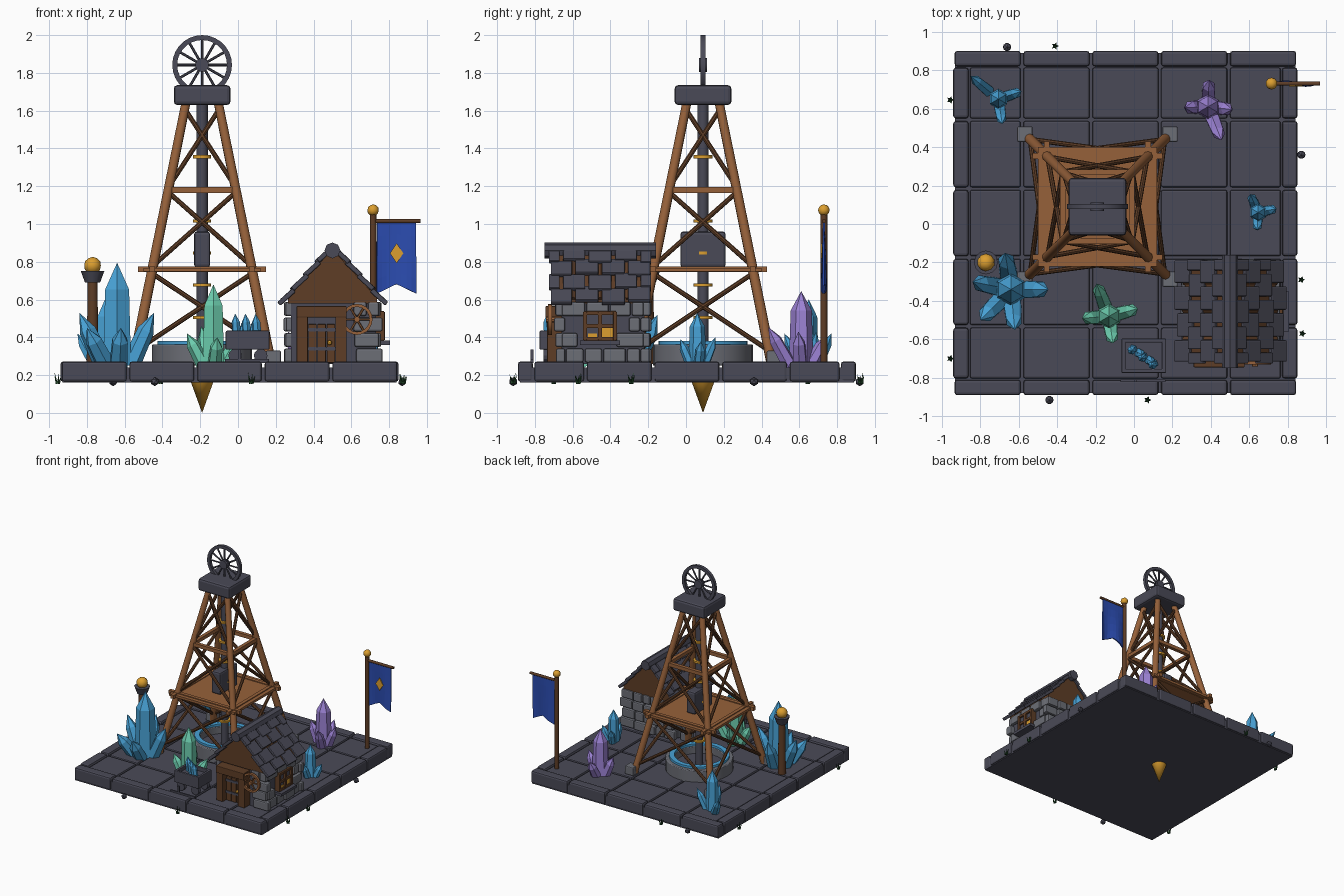
import bpy, bmesh, math, random
from mathutils import Vector, Matrix

if "Cube" in bpy.data.objects:
    bpy.data.objects.remove(bpy.data.objects["Cube"])
random.seed(4)

def material(name, hexa):
    lin = lambda c: c / 12.92 if c <= 0.04045 else ((c + 0.055) / 1.055) ** 2.4
    m = bpy.data.materials.new(name)
    m.diffuse_color = [lin(int(hexa[i:i + 2], 16) / 255) for i in (0, 2, 4)] + [1]
    m.use_nodes = True
    m.node_tree.nodes["Principled BSDF"].inputs["Base Color"].default_value = m.diffuse_color
    return m

STONE = material("dark stone", "4a4a57"); GREY = material("grey stone", "6c6e76")
WOOD = material("wood", "96613a"); DARKWOOD = material("dark wood", "5e3d26")
BLUE = material("blue crystal", "48a2d6"); GREEN = material("green crystal", "6ccdae")
PURPLE = material("purple crystal", "9c82d4"); GOLD = material("gold", "dc9f30")
FLAG = material("banner blue", "2b4cb0"); GRASS = material("grass green", "234a2a")

def box(bm, c, s, rot=Matrix()):
    bmesh.ops.create_cube(bm, size=1, matrix=Matrix.Translation(c) @ rot @ Matrix.Diagonal((*s, 1)))

def span(bm, lo, hi):
    lo, hi = Vector(lo), Vector(hi)
    box(bm, (lo + hi) / 2, hi - lo)

def rod(bm, a, b, r, r2=None, n=10):
    a, b = Vector(a), Vector(b)
    q = (b - a).to_track_quat('Z', 'Y').to_matrix().to_4x4()
    bmesh.ops.create_cone(bm, cap_ends=True, segments=n, radius1=r, radius2=r if r2 is None else r2,
                          depth=(b - a).length, matrix=Matrix.Translation((a + b) / 2) @ q)

def ball(bm, c, r, sub=2):
    bmesh.ops.create_icosphere(bm, subdivisions=sub, radius=r, matrix=Matrix.Translation(c))

def lathe(bm, prof, n, mat):
    # closed profile (radius, height) turned into a ring
    rings = [[bm.verts.new(mat @ Vector((r * math.cos(t), r * math.sin(t), z))) for r, z in prof]
             for t in (2 * math.pi * i / n for i in range(n))]
    k = len(prof)
    for i in range(n):
        for j in range(k):
            p, q = rings[i], rings[(i + 1) % n]
            bm.faces.new((p[j], q[j], q[(j + 1) % k], p[(j + 1) % k]))

def finish(bm, name, mat, bevel=0, smooth=False):
    bmesh.ops.recalc_face_normals(bm, faces=bm.faces)
    me = bpy.data.meshes.new(name)
    bm.to_mesh(me); bm.free()
    me.materials.append(mat)
    ob = bpy.data.objects.new(name, me)
    bpy.context.collection.objects.link(ob)
    if bevel:
        m = ob.modifiers.new("bevel", 'BEVEL'); m.width = bevel; m.segments = 2
    if smooth:
        bpy.ops.object.select_all(action='DESELECT')
        ob.select_set(True); bpy.context.view_layer.objects.active = ob
        bpy.ops.object.shade_smooth_by_angle(angle=math.radians(40))
    return ob
new = bmesh.new

# base: slab, paving tiles and curb stones
bm = new(); span(bm, (-0.93, -0.88, 0.16), (0.84, 0.89, 0.24)); finish(bm, "base_slab", STONE)
bm = new()
X = [-0.94 + 0.358 * i for i in range(6)]; Y = [-0.89 + 0.358 * i for i in range(6)]
g = 0.007
for i in range(5):
    for j in range(5):
        span(bm, (max(X[i], -0.86) + g, max(Y[j], -0.81) + g, 0.2),
             (min(X[i + 1], 0.77) - g, min(Y[j + 1], 0.82) - g, 0.262))
finish(bm, "paving_tiles", STONE, 0.01)
bm = new()
for i in range(5):
    for y in (-0.89, 0.82):
        span(bm, (X[i] + g, y, 0.165), (X[i + 1] - g, y + 0.08, 0.272))
    for x in (-0.94, 0.77):
        span(bm, (x, max(Y[i], -0.81) + g, 0.165), (x + 0.08, min(Y[i + 1], 0.82) - g, 0.272))
finish(bm, "curb_stones", STONE, 0.014)

# drilling tower
CX, CY = -0.19, 0.09
h = lambda z: 0.35 - (z - 0.33) * 0.2016
corner = lambda k, z: Vector((CX + (1, -1, -1, 1)[k % 4] * h(z), CY + (1, 1, -1, -1)[k % 4] * h(z), z))
legs, rails, braces, pads = new(), new(), new(), new()
for k in range(4):
    rod(legs, corner(k, 0.27), corner(k, 1.65), 0.028, 0.024)
    p = corner(k, 0.3); box(pads, p + Vector(((p.x - CX) * .06, (p.y - CY) * .06, -0.005)), (0.08, 0.08, 0.07))
    for z in (0.76, 1.18):
        a, b = corner(k, z), corner(k + 1, z)
        e = (b - a).normalized() * (0.06 if z < 1 else 0.0)
        m, d = (a + b) / 2, b - a + 2 * e
        box(rails, m, (abs(d.x) + .03, abs(d.y) + .03, 0.03))
    for z0, z1 in ((0.33, 0.74), (0.78, 1.17), (1.2, 1.61)):
        rod(braces, corner(k, z0), corner(k + 1, z1), 0.013, n=8)
        rod(braces, corner(k + 1, z0), corner(k, z1), 0.013, n=8)
box(rails, (CX, CY, 0.758), (0.62, 0.62, 0.02))
finish(legs, "tower_legs", WOOD, smooth=True); finish(rails, "tower_platform_and_rails", WOOD)
finish(braces, "cross_braces", DARKWOOD, smooth=True); finish(pads, "leg_pads", GREY, 0.008)
bm = new(); span(bm, (CX - .15, CY - .15, 1.63), (CX + .15, CY + .15, 1.735)); finish(bm, "tower_cap", STONE, 0.018)

# hoist wheel
bm = new()
W = Matrix.Translation((CX, CY, 1.842)) @ Matrix.Rotation(math.pi / 2, 4, 'X')
lathe(bm, [(0.132, -.013), (0.158, -.013), (0.158, .013), (0.132, .013)], 28, W)
rod(bm, W @ Vector((0, 0, -.022)), W @ Vector((0, 0, .022)), 0.036, n=14)
for i in range(12):
    t = math.tau * i / 12
    rod(bm, W @ Vector((0, 0, 0)), W @ Vector((.14 * math.cos(t), .14 * math.sin(t), 0)), 0.007, n=6)
finish(bm, "hoist_wheel", STONE, smooth=True)

# drill shaft, motor, rings and tip
bm = new(); rod(bm, (CX, CY, 0.2), (CX, CY, 1.65), 0.03, n=12); finish(bm, "drill_shaft", STONE, smooth=True)
bm = new(); box(bm, (CX, CY, 0.865), (0.085, 0.24, 0.19)); finish(bm, "drill_motor", STONE, 0.015)
bm = new()
for i in range(6):
    rod(bm, (CX, CY, 0.498 + .17 * i), (CX, CY, 0.514 + .17 * i), 0.049, n=14)
finish(bm, "shaft_rings", GOLD, smooth=True)
bm = new(); rod(bm, (CX, CY, 0.0), (CX, CY, 0.2), 0.0, 0.073, n=12); finish(bm, "drill_tip", GOLD, smooth=True)

# well under the tower
T = Matrix.Translation((CX, CY, 0))
bm = new(); lathe(bm, [(0.19, .25), (0.265, .25), (0.265, .362), (0.19, .362)], 28, T)
finish(bm, "well_wall", GREY, 0.006, True)
bm = new(); lathe(bm, [(0.195, .35), (0.235, .35), (0.235, .38), (0.195, .38)], 28, T)
finish(bm, "well_glow_ring", BLUE, smooth=True)
bm = new(); rod(bm, (CX, CY, 0.25), (CX, CY, 0.3), 0.195, n=28); finish(bm, "well_floor", STONE)

# crystal clusters: hexagonal shafts with pointed tips
def crystal(bm, a, b, r, shoulder=0.74):
    a, b = Vector(a), Vector(b)
    s = a.lerp(b, shoulder)
    rod(bm, a, s, r, r * 0.86, 6)
    rod(bm, s, b, r * 0.86, 0, 6)

def cluster(name, mat, c, top, r, sides):
    bm = new(); c = Vector((*c, 0.25))
    crystal(bm, c, (c.x, c.y, top), r)
    for x, y, z in sides:
        t = Vector((x, y, z)); d = t - c; d.z = 0
        crystal(bm, c + d * 0.35, t, r * 0.62, 0.66)
    bmesh.ops.remove_doubles(bm, verts=bm.verts, dist=0.0005)
    finish(bm, name, mat)

cluster("large_blue_crystals", BLUE, (-0.64, -0.34), 0.795, 0.085,
        [(-.62, -.55, .45), (-.8, -.5, .45), (-.84, -.3, .53), (-.445, -.34, .53), (-.67, -.15, .52)])
cluster("rear_blue_crystals", BLUE, (-0.705, 0.65), 0.6, 0.052,
        [(-.85, .77, .42), (-.585, .69, .43), (-.685, .52, .42)])
cluster("purple_crystals", PURPLE, (0.385, 0.61), 0.645, 0.065,
        [(.39, .75, .41), (.265, .605, .43), (.51, .595, .43), (.455, .435, .455)])
cluster("small_blue_crystals", BLUE, (0.645, 0.06), 0.53, 0.047,
        [(.605, .155, .4), (.74, .08, .38), (.64, -.03, .39)])
cluster("green_crystals", GREEN, (-0.13, -0.48), 0.68, 0.065,
        [(-.195, -.31, .46), (-.27, -.49, .42), (.02, -.44, .43), (-.11, -.62, .4)])

# hut: stone walls in staggered courses on all four sides
bm = new(); span(bm, (0.28, -0.66, 0.26), (0.73, -0.22, 0.6)); finish(bm, "hut_core", STONE)
bm = new()
def course(lo, hi, z, side, skip):
    u = lo
    while u < hi - 0.02:
        w = min(random.uniform(0.07, 0.13), hi - u)
        if hi - u - w < 0.05: w = hi - u
        o = random.uniform(0, 0.014)
        if not (skip and u + w > skip[0] and u < skip[1] and skip[2] < z + 0.04 < skip[3]):
            if side in 'FB':
                y = (-0.685 - o, -0.64) if side == 'F' else (-0.24, -0.195 + o)
                span(bm, (u + .004, y[0], z), (u + w - .004, y[1], z + .072))
            else:
                x = (0.255 - o, 0.3) if side == 'L' else (0.71, 0.75 + o)
                span(bm, (x[0], u + .004, z), (x[1], u + w - .004, z + .072))
        u += w
for r in range(4):
    z, e = 0.268 + 0.082 * r, 0.02 * (r % 2)
    course(.245 + e, .77 - e, z, 'F', (.32, .56, 0, .56))
    course(.245 + e, .77 - e, z, 'B', None)
    course(-.64 - e, -.24 + e, z, 'L', None)
    course(-.64 - e, -.24 + e, z, 'R', (-.53, -.38, .38, .53))
finish(bm, "hut_stones", GREY, 0.009)

# hut gables and roof
bm = new()
ends = [[bm.verts.new((x, y, z)) for x, z in ((.265, .58), (.735, .58), (.735, .61), (.5, .865), (.265, .61))]
        for y in (-0.685, -0.2)]
for e in ends: bm.faces.new(e)
for i in range(5):
    bm.faces.new((ends[0][i], ends[0][(i + 1) % 5], ends[1][(i + 1) % 5], ends[1][i]))
finish(bm, "hut_gable", DARKWOOD)
bm = new(); ang = math.radians(48)
for s in (-1, 1):
    rot = Matrix.Rotation(s * (ang - 0.1), 4, 'Y')
    for r in range(4):
        d = 0.065 + 0.097 * r
        c = (0.502 + s * d * math.cos(ang), 0.885 - d * math.sin(ang))
        cuts = [-.725, -.595, -.455, -.315, -.18] if r % 2 else [-.735, -.66, -.525, -.385, -.25, -.175]
        for a, b in zip(cuts, cuts[1:]):
            j = random.uniform(-.008, .008)
            box(bm, (c[0] + s * j, (a + b) / 2, c[1] - j), (0.108, b - a - 0.018, 0.026), rot)
finish(bm, "roof_slabs", STONE, 0.006)
bm = new(); rod(bm, (0.5, -0.75, 0.86), (0.5, -0.16, 0.86), 0.042, n=8); finish(bm, "roof_ridge", STONE)
bm = new()
for s in (-1, 1):
    for y in (-0.6, -0.45, -0.3):
        rod(bm, (0.5, y, 0.86), (0.5 + s * .235, y, 0.6), 0.02, n=6)
finish(bm, "rafters", DARKWOOD)

# door, window and hand wheel
bm = new()
for x in (0.34, 0.545): span(bm, (x - .03, -0.735, .265), (x + .03, -0.65, .52))
span(bm, (0.31, -0.745, .505), (0.575, -0.65, .565))
for i in range(3): span(bm, (0.372 + .049 * i, -0.69, .265), (0.416 + .049 * i, -0.65, .47))
for y in (-.535, -.455, -.375): span(bm, (0.73, y - .011, .385), (0.778, y + .011, .535))
for z in (.392, .46, .528): span(bm, (0.73, -.54, z - .011), (0.774, -.37, z + .011))
finish(bm, "door_and_window_frames", DARKWOOD, 0.004)
bm = new(); span(bm, (0.72, -.53, .39), (0.76, -.38, .525))
for z in (.33, .43): span(bm, (0.368, -.695, z), (0.52, -.68, z + .02))
span(bm, (0.73, -.56, .36), (0.805, -.35, .383))
finish(bm, "window_recess_and_straps", STONE)
bm = new(); span(bm, (0.758, -.45, .4), (0.764, -.385, .45)); span(bm, (0.758, -.52, .4), (0.764, -.47, .42))
ball(bm, (0.485, -0.705, .372), 0.013)
finish(bm, "window_light_and_knob", GOLD)
bm = new(); V = Matrix.Translation((0.63, -0.72, 0.495)) @ Matrix.Rotation(math.pi / 2, 4, 'X')
lathe(bm, [(0.066, -.01), (0.082, -.01), (0.082, .01), (0.066, .01)], 20, V)
for i in range(3):
    t = math.pi * i / 3; v = Vector((.075 * math.cos(t), .075 * math.sin(t), 0))
    rod(bm, V @ v, V @ -v, 0.006, n=6)
rod(bm, (0.63, -0.74, .495), (0.63, -0.66, .495), 0.016, n=8)
finish(bm, "hand_wheel", WOOD, smooth=True)

# ore cart with crystals
bm = new()
span(bm, (-.055, -.765, .335), (.155, -.605, .36))
for x in (-.065, .145): span(bm, (x, -.775, .335), (x + .022, -.595, .435))
for y in (-.775, -.617): span(bm, (-.065, y, .335), (.167, y + .022, .435))
span(bm, (-.05, -.76, .35), (.15, -.61, .405))
finish(bm, "ore_cart", STONE, 0.006)
bm = new()
for x in (-.015, .12):
    for y in (-.755, -.635): rod(bm, (x, y, .303), (x, y + .03, .303), 0.036, n=12)
span(bm, (-.07, -.822, .265), (.165, -.808, .285)); span(bm, (0, -.822, .265), (.015, -.808, .335))
finish(bm, "cart_wheels_and_rail", STONE)
bm = new()
for i in range(5):
    x, y = -.005 + .027 * i, -.65 - .019 * i
    crystal(bm, (x, y, .38), (x + (-.01, .02)[i % 2], y - .01, .525 - .02 * (i % 2)), 0.026, 0.7)
finish(bm, "cart_crystals", BLUE)

# lamp post
bm = new(); rod(bm, (-.77, -.2, .26), (-.77, -.2, .7), 0.033, 0.027); finish(bm, "lamp_post", DARKWOOD, smooth=True)
bm = new(); rod(bm, (-.77, -.2, .69), (-.77, -.2, .75), 0.04, 0.062, 12); finish(bm, "lamp_bowl", STONE, smooth=True)
bm = new(); ball(bm, (-.77, -.2, .78), 0.046); finish(bm, "lamp_globe", GOLD, smooth=True)

# banner
bm = new(); FX, FY = 0.715, 0.73
rod(bm, (FX, FY, .26), (FX, FY, 1.06), 0.018); rod(bm, (FX, FY, 1.015), (0.967, FY, 1.015), 0.011)
finish(bm, "banner_pole", DARKWOOD, smooth=True)
bm = new(); ball(bm, (FX, FY, 1.073), 0.031); finish(bm, "pole_knob", GOLD, smooth=True)
bm = new(); N = 8; cols = []
for i in range(N + 1):
    t = i / N; x = 0.735 + 0.208 * t
    low = 0.632 + 0.05 * (1 - abs(2 * t - 1))
    cols.append([bm.verts.new((x, FY + 0.012 * math.sin(6 * t) * k / 5, 1.01 + (low - 1.01) * k / 5)) for k in range(6)])
for i in range(N):
    for k in range(5):
        bm.faces.new((cols[i][k], cols[i + 1][k], cols[i + 1][k + 1], cols[i][k + 1]))
ob = finish(bm, "banner_cloth", FLAG)
m = ob.modifiers.new("thick", 'SOLIDIFY'); m.thickness = 0.01; m.offset = 0
bm = new(); box(bm, (0.84, FY - 0.011, 0.845), (0.05, 0.008, 0.05), Matrix.Diagonal((1, 1, 1.5, 1)) @ Matrix.Rotation(math.pi / 4, 4, 'Y'))
finish(bm, "banner_diamond", GOLD)

# grass tufts and pebbles around the base
bm = new()
for x, y in ((-.955, .645), (-.41, .925), (.87, -.29), (.875, -.57), (-.955, -.7), (.07, -.915)):
    for i in range(5):
        t = i * 1.26; dx, dy = math.cos(t), math.sin(t)
        rod(bm, (x + .006 * dx, y + .006 * dy, .155), (x + .02 * dx, y + .02 * dy, .195 + .01 * (i % 3)), 0.007, 0, 4)
finish(bm, "grass_tufts", GRASS)
bm = new()
for x, y in ((-.66, .92), (.87, .36), (-.44, -.915)): ball(bm, (x, y, .165), 0.024, 1)
finish(bm, "pebbles", STONE)
